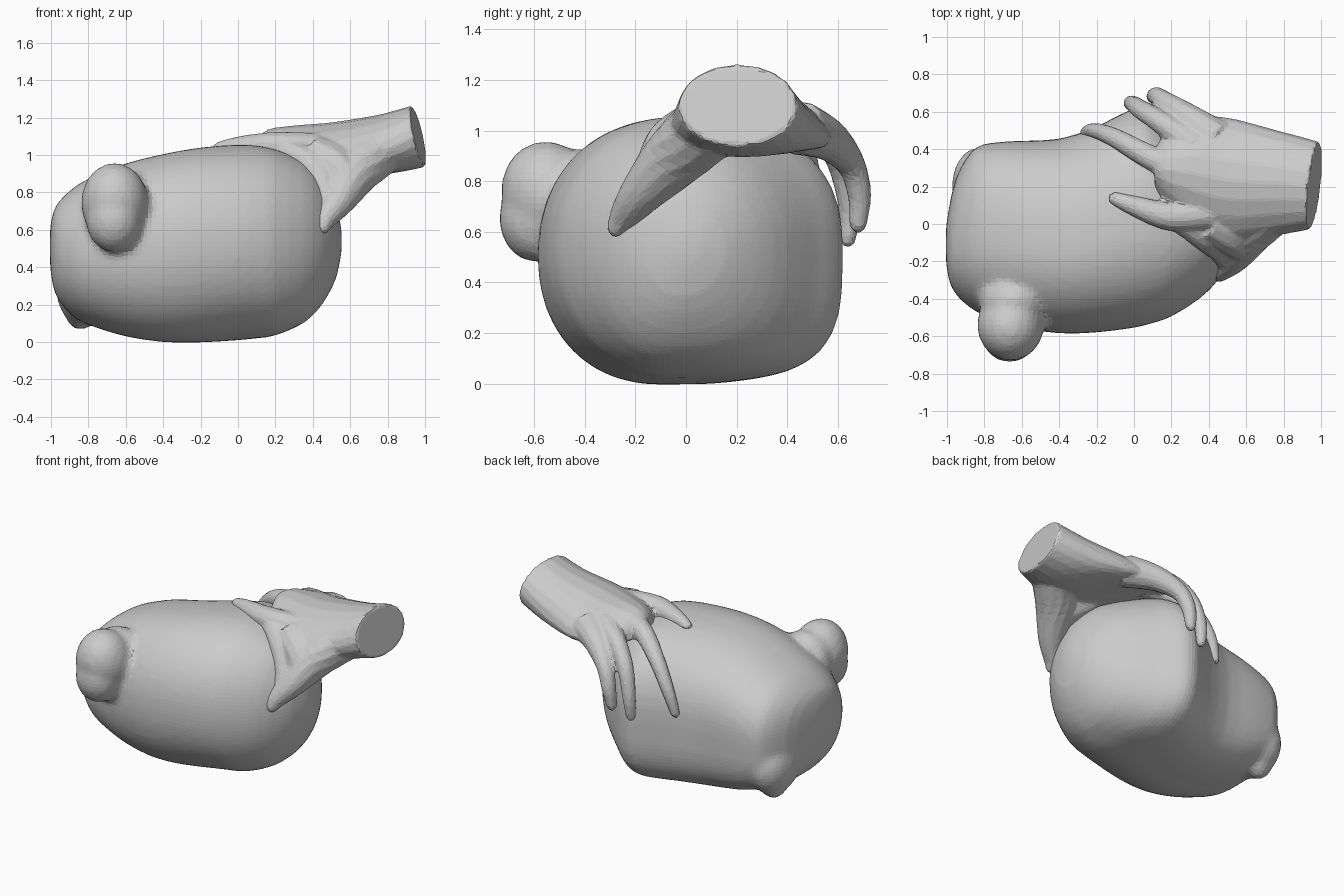
import bpy, bmesh, math
from mathutils import Vector

if "Cube" in bpy.data.objects:
    bpy.data.objects.remove(bpy.data.objects["Cube"])

def catmull(rows, steps):
    """Resample rows of numbers along a smooth curve."""
    out = []
    for i in range(len(rows) - 1):
        p = [Vector(rows[min(max(i + k, 0), len(rows) - 1)]) for k in (-1, 0, 1, 2)]
        for s in range(steps):
            t = s / steps
            out.append(0.5 * (2 * p[1] + (p[2] - p[0]) * t + (2 * p[0] - 5 * p[1] + 4 * p[2] - p[3]) * t * t
                              + (3 * p[1] - p[0] - 3 * p[2] + p[3]) * t ** 3))
    return out + [Vector(rows[-1])]

def loft(name, rings):
    """Skin equal-length rings of points and close both ends."""
    bm = bmesh.new()
    vs = [[bm.verts.new(p) for p in r] for r in rings]
    n = len(vs[0])
    for a, b in zip(vs, vs[1:]):
        for j in range(n):
            bm.faces.new((a[j], a[(j + 1) % n], b[(j + 1) % n], b[j]))
    bm.faces.new(vs[0])
    bm.faces.new(vs[-1])
    bmesh.ops.recalc_face_normals(bm, faces=bm.faces)
    me = bpy.data.meshes.new(name)
    bm.to_mesh(me)
    bm.free()
    ob = bpy.data.objects.new(name, me)
    bpy.context.collection.objects.link(ob)
    return ob

def tube(name, path, n=12):
    """Rounded limb through (x, y, z, radius) points."""
    pts = catmull(path, 4)
    rings = []
    for i, q in enumerate(pts):
        a, b = pts[max(i - 1, 0)], pts[min(i + 1, len(pts) - 1)]
        d = (Vector(b[:3]) - Vector(a[:3])).normalized()
        u = d.cross(Vector((0.3, 0.9, 0.2))).normalized()
        v = d.cross(u)
        rings.append([Vector(q[:3]) + q[3] * (u * math.cos(k * math.tau / n) + v * math.sin(k * math.tau / n))
                      for k in range(n)])
    # round off the tip
    d *= pts[-1][3]
    c = Vector(pts[-1][:3])
    last = rings[-1]
    rings.append([c + (p - c) * 0.75 + d * 0.6 for p in last])
    rings.append([c + (p - c) * 0.3 + d * 0.95 for p in last])
    return loft(name, rings)

def ellipsoid(name, loc, size, rot=(0, 0, 0)):
    bpy.ops.mesh.primitive_uv_sphere_add(segments=20, ring_count=14, location=loc, rotation=rot)
    ob = bpy.context.object
    ob.name = name
    ob.scale = size
    return ob

def spow(v, e):
    return math.copysign(abs(v) ** e, v)

def fuse(parts, name, voxel, ratio, soften):
    """Join overlapping parts into one faceted skin."""
    bpy.ops.object.select_all(action='DESELECT')
    for p in parts:
        p.select_set(True)
    bpy.context.view_layer.objects.active = parts[0]
    bpy.ops.object.join()
    ob = parts[0]
    ob.name = name
    m = ob.modifiers.new("skin", 'REMESH')
    m.mode, m.voxel_size = 'VOXEL', voxel
    m = ob.modifiers.new("soften", 'SMOOTH')
    m.factor, m.iterations = 0.5, soften
    if ratio < 1:
        m = ob.modifiers.new("facets", 'DECIMATE')
        m.ratio = ratio
    return ob

# body: sections along x given as x, y min, y max, z min, z max
sections = [
    (-1.005, -0.20, -0.02, 0.42, 0.60), (-0.99, -0.30, 0.08, 0.30, 0.69),
    (-0.95, -0.38, 0.25, 0.21, 0.76), (-0.86, -0.46, 0.40, 0.12, 0.84),
    (-0.75, -0.51, 0.435, 0.075, 0.895), (-0.6, -0.555, 0.445, 0.03, 0.955),
    (-0.4, -0.585, 0.455, 0.0, 1.005), (-0.2, -0.58, 0.52, -0.002, 1.04),
    (0.0, -0.555, 0.62, 0.01, 1.055), (0.1, -0.53, 0.60, 0.02, 1.05), (0.2, -0.495, 0.52, 0.035, 1.03),
    (0.35, -0.40, 0.40, 0.10, 0.965), (0.45, -0.30, 0.29, 0.20, 0.875),
    (0.525, -0.17, 0.16, 0.34, 0.73), (0.555, -0.04, 0.04, 0.49, 0.59)]
rings = []
for x, y0, y1, z0, z1 in catmull(sections, 2):
    fade = min(1, max(0, (0.55 - x) / 0.5))     # the right end turns into a round dome
    ring = []
    for k in range(48):
        a = k * math.tau / 48
        yc = 0.55 * y0 + 0.45 * y1
        c, s = math.cos(a), math.sin(a)
        # boxy low at the back, round over the top
        e = 2 / (2.0 + fade * ((1.5 if s < 0 else 0.4) if c > 0 else 0.15))
        y = yc + spow(c, e) * ((y1 - yc) if c > 0 else (yc - y0))
        ring.append(Vector((x, y, (z0 + z1) / 2 + spow(s, e) * (z1 - z0) / 2)))
    rings.append(ring)
body = [loft("trunk", rings),
        # stub under the back left corner
        ellipsoid("stub", (-0.84, 0.23, 0.165), (0.09, 0.09, 0.10)),
        ellipsoid("stub_root", (-0.83, 0.20, 0.29), (0.145, 0.21, 0.20)),
        # knob on the front with its neck
        ellipsoid("knob", (-0.66, -0.54, 0.745), (0.18, 0.19, 0.215), (0.3, 0, 0)),
        ellipsoid("knob_tip", (-0.665, -0.595, 0.655), (0.15, 0.145, 0.175)),
        ellipsoid("knob_neck", (-0.64, -0.41, 0.73), (0.19, 0.14, 0.20))]
fuse(body, "body", 0.025, 1, 5)
bpy.ops.object.shade_smooth_by_angle(angle=math.radians(30))

# forearm and palm: x, centre y, centre z, half width, half height
arm = [(0.965, 0.205, 1.10, 0.235, 0.165), (0.75, 0.22, 1.055, 0.285, 0.16),
       (0.5, 0.235, 1.05, 0.335, 0.125), (0.32, 0.27, 1.06, 0.30, 0.10),
       (0.17, 0.29, 1.065, 0.20, 0.075), (0.11, 0.29, 1.06, 0.10, 0.04)]
rings = []
for i, (x, yc, zc, ry, rz) in enumerate(catmull(arm, 4)):
    lean = max(0, 1 - i / 4)                    # slanted wrist cut
    droop = 0.08 * min(1, i / 8)                # palm arches over the body
    rings.append([Vector((x + lean * (0.11 * math.cos(a) * ry - 0.21 * math.sin(a) * rz),
                          yc + ry * math.cos(a), zc + rz * math.sin(a) - droop * math.cos(a) ** 2))
                  for a in (k * math.tau / 20 for k in range(20))])
hand = [loft("palm", rings)]

# thumb, web and four fingers
limbs = {
    "thumb": [(0.76, 0.10, 1.03, 0.14), (0.63, -0.03, 0.91, 0.13), (0.54, -0.17, 0.76, 0.09),
              (0.47, -0.245, 0.66, 0.06), (0.455, -0.27, 0.62, 0.045)],
    "web": [(0.22, 0.04, 1.03, 0.07), (0.38, -0.06, 0.95, 0.085), (0.46, -0.14, 0.83, 0.07), (0.48, -0.20, 0.72, 0.055)],
    "web_fill": [(0.40, 0.02, 1.0, 0.11), (0.52, -0.05, 0.93, 0.12), (0.58, -0.12, 0.84, 0.09)],
    "index": [(0.42, 0.06, 1.03, 0.09), (0.20, 0.04, 1.045, 0.08), (0.02, 0.09, 1.045, 0.058), (-0.10, 0.135, 1.035, 0.038)],
    "middle": [(0.25, 0.28, 1.06, 0.08), (0.06, 0.37, 1.02, 0.065), (-0.10, 0.46, 0.91, 0.052),
               (-0.21, 0.50, 0.75, 0.042), (-0.26, 0.49, 0.60, 0.032)],
    "ring": [(0.32, 0.42, 1.04, 0.085), (0.15, 0.54, 0.99, 0.062), (0.04, 0.61, 0.87, 0.053),
             (-0.01, 0.645, 0.70, 0.044), (-0.02, 0.64, 0.57, 0.033)],
    "little": [(0.44, 0.45, 1.01, 0.11), (0.29, 0.56, 0.965, 0.085), (0.17, 0.65, 0.87, 0.058),
               (0.12, 0.685, 0.75, 0.048), (0.10, 0.68, 0.63, 0.036)]}
for name, path in limbs.items():
    hand.append(tube(name, path))
fuse(hand, "hand", 0.013, 0.12, 4)
